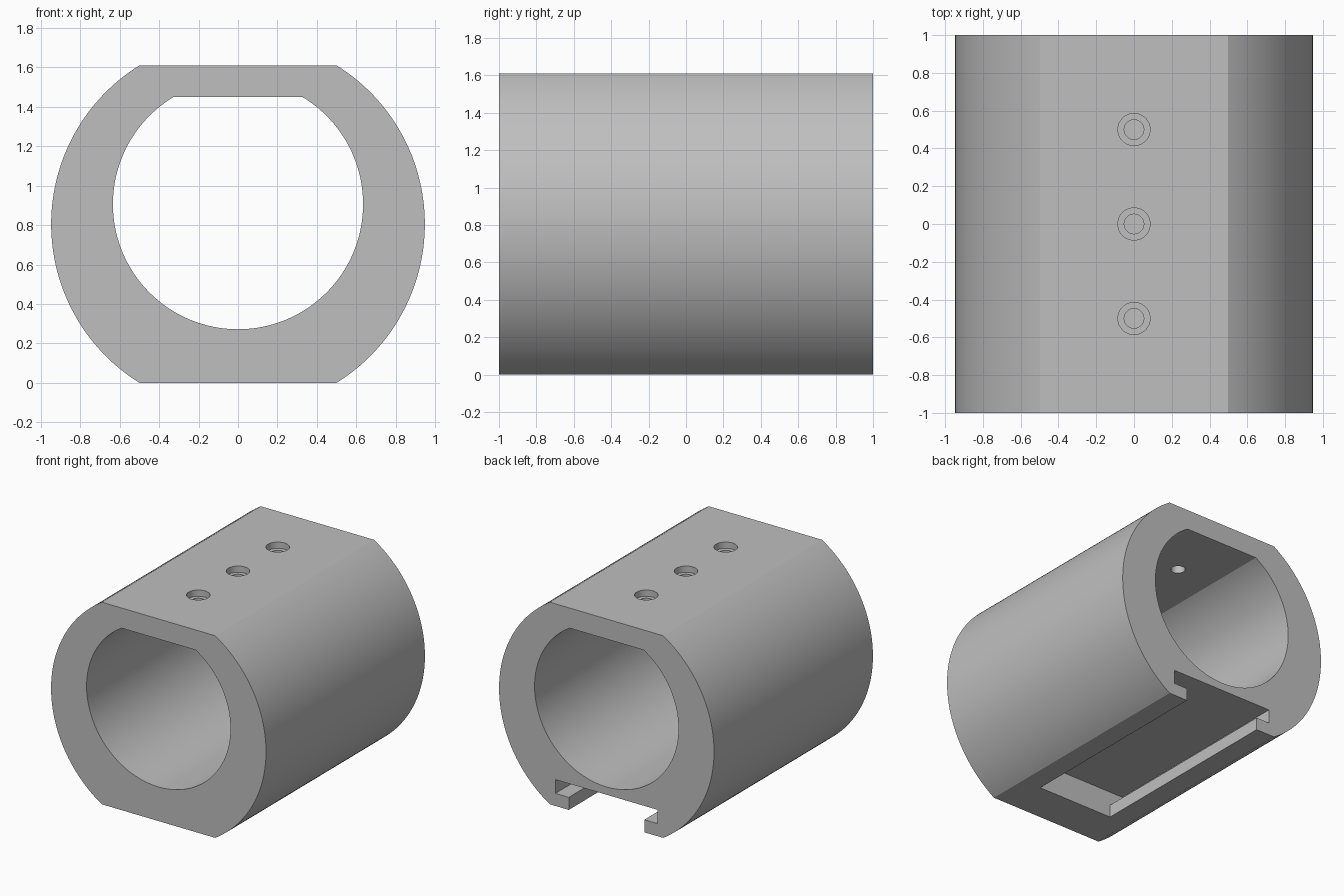
import bpy
import bmesh
import math

if "Cube" in bpy.data.objects:
    bpy.data.objects.remove(bpy.data.objects["Cube"], do_unlink=True)

grey = bpy.data.materials.new("plain grey")
grey.use_nodes = True
colour = (0.52, 0.52, 0.52, 1)
grey.diffuse_color = colour
grey.node_tree.nodes["Principled BSDF"].inputs["Base Color"].default_value = colour


def arc(radius, centre_z, start, end, steps):
    """Points (x, z) along a circle arc."""
    angles = [start + (end - start) * i / steps for i in range(steps + 1)]
    return [(radius * math.cos(a), centre_z + radius * math.sin(a)) for a in angles]


def prism(name, outline, y0, y1):
    """Extrude an (x, z) outline along y."""
    bm = bmesh.new()
    face = bm.faces.new([bm.verts.new((x, y0, z)) for x, z in outline])
    grown = bmesh.ops.extrude_face_region(bm, geom=[face])["geom"]
    moved = [g for g in grown if isinstance(g, bmesh.types.BMVert)]
    bmesh.ops.translate(bm, verts=moved, vec=(0, y1 - y0, 0))
    bmesh.ops.recalc_face_normals(bm, faces=bm.faces)
    mesh = bpy.data.meshes.new(name)
    bm.to_mesh(mesh)
    bm.free()
    obj = bpy.data.objects.new(name, mesh)
    bpy.context.collection.objects.link(obj)
    return obj


def drill(name, radius, y, z0, z1):
    """Upright cylinder from z0 to z1."""
    bpy.ops.mesh.primitive_cylinder_add(vertices=48, radius=radius, depth=z1 - z0,
                                        location=(0, y, (z0 + z1) / 2))
    obj = bpy.context.object
    obj.name = name
    return obj


# Round sleeve with flats on top and bottom
R, MID = 0.947, 0.805
flat = math.asin(MID / R)
outline = arc(R, MID, -flat, flat, 64) + arc(R, MID, math.pi - flat, math.pi + flat, 64)
body = prism("sleeve_body", outline, -1, 1)
body.data.materials.append(grey)

# Main bore with a flat ceiling
r, bore_z, ceiling = 0.634, 0.906, 1.45
top = math.asin((ceiling - bore_z) / r)
cutters = [prism("bore_cutter", arc(r, bore_z, math.pi - top, 2 * math.pi + top, 128), -1.1, 1.1)]

# T-shaped slot under the body, open at the back
neck, wide, lip, roof = 0.333, 0.45, 0.1, 0.21
half = [(neck, -0.1), (neck, lip), (wide, lip), (wide, roof)]
slot = half + [(-x, z) for x, z in reversed(half)]
cutters.append(prism("slot_cutter", slot, -0.67, 1.1))

# Stepped screw holes along the top
for y in (-0.5, 0, 0.5):
    cutters.append(drill("hole_cutter", 0.052, y, 1.2, 1.7))
    cutters.append(drill("counterbore_cutter", 0.085, y, 1.56, 1.8))

bpy.context.view_layer.objects.active = body
for cutter in cutters:
    cutter.hide_render = True
    mod = body.modifiers.new("cut", 'BOOLEAN')
    mod.operation = 'DIFFERENCE'
    mod.solver = 'EXACT'
    mod.object = cutter
    bpy.ops.object.modifier_apply(modifier=mod.name)
    bpy.data.objects.remove(cutter, do_unlink=True)

bpy.ops.object.select_all(action='DESELECT')
body.select_set(True)
bpy.ops.object.shade_smooth_by_angle(angle=math.radians(25))
